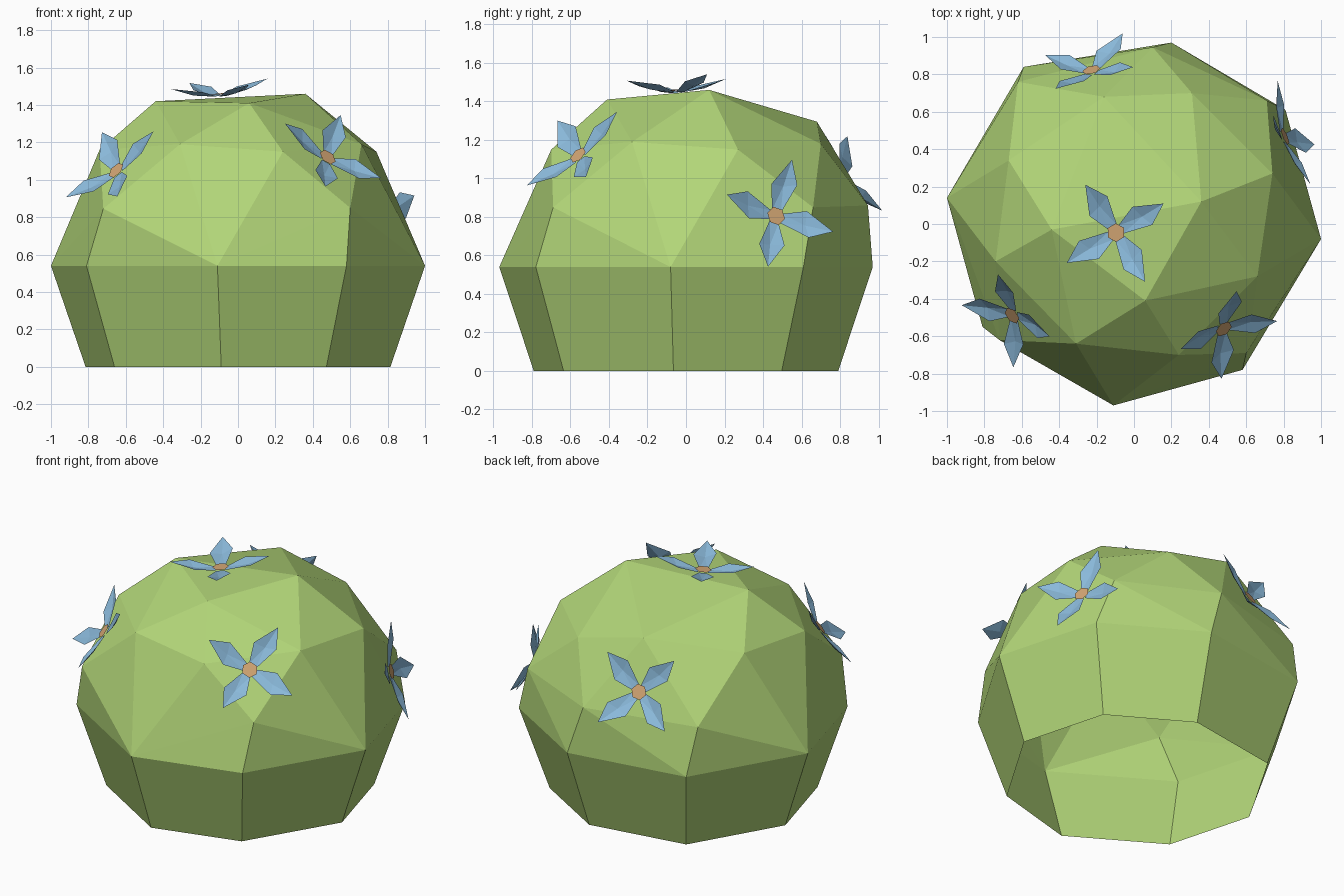
import bpy, bmesh, math
from mathutils import Vector, Matrix
from mathutils.bvhtree import BVHTree

if "Cube" in bpy.data.objects:
    bpy.data.objects.remove(bpy.data.objects["Cube"])


def material(name, rgb):
    m = bpy.data.materials.new(name)
    m.diffuse_color = (*rgb, 1)
    m.use_nodes = True
    m.node_tree.nodes["Principled BSDF"].inputs["Base Color"].default_value = m.diffuse_color
    return m


GREEN = material("leaf green", (0.445, 0.67, 0.188))
BLUE = material("petal blue", (0.254, 0.485, 0.70))
TAN = material("flower centre tan", (0.645, 0.376, 0.171))


def add_object(name, bm, mats):
    me = bpy.data.meshes.new(name)
    bm.to_mesh(me)
    for m in mats:
        me.materials.append(m)
    ob = bpy.data.objects.new(name, me)
    bpy.context.collection.objects.link(ob)
    return ob


# Bush: irregular faceted dome over an eight-sided rim, tapering to an open foot
RIM = [(-1, .14), (-.59, .84), (.2, .97), (.81, .61),
       (1, -.08), (.58, -.78), (-.11, -.97), (-.81, -.55)]
DOME = [(.06, -.41, 1.41), (.36, .12, 1.46), (-.44, -.03, 1.42),
        (.74, .27, 1.15), (.24, -.70, 1.15), (-.67, .34, 1.20),
        (-.74, -.20, 1.16), (.31, .70, 1.18), (-.16, .68, 1.295),
        (.66, -.28, 1.19), (-.31, -.64, 1.19), (.60, -.69, .85),
        (-.72, -.62, .845), (.71, .66, .85), (-.62, .76, .85), (.10, .945, .86)]
bm = bmesh.new()
for x, y in RIM:
    bm.verts.new((x, y, .54))
    bm.verts.new((x * .815, y * .815, 0))
for p in DOME:
    bm.verts.new(p)
bmesh.ops.convex_hull(bm, input=bm.verts[:])
bmesh.ops.recalc_face_normals(bm, faces=bm.faces[:])
bm.normal_update()
tree = BVHTree.FromBMesh(bm)
base = [f for f in bm.faces if f.normal.z < -.95]
bmesh.ops.delete(bm, geom=base, context='FACES')
add_object("bush", bm, [GREEN])
bm.free()


# Flower: four creased, upturned petals round a small flat centre
def flower(name, centre, hint):
    bm = bmesh.new()
    for k in range(4):
        spin = Matrix.Rotation(k * math.pi / 2, 3, 'Z')
        pts = [(.03, -.025, .004), (.03, .025, .004), (.15, .072, .04),
               (.305, 0, .07), (.19, -.066, .045), (.165, 0, .022)]
        b0, b1, left, tip, right, mid = [bm.verts.new(spin @ Vector(p)) for p in pts]
        for f in ((b0, mid, b1), (b1, mid, left), (left, mid, tip),
                  (tip, mid, right), (right, mid, b0)):
            bm.faces.new(f[::-1])
    disc = [bm.verts.new((.05 * math.cos(a), .05 * math.sin(a), .016))
            for a in [i * math.tau / 6 for i in range(6)]]
    bm.faces.new(disc).material_index = 1
    bmesh.ops.recalc_face_normals(bm, faces=[f for f in bm.faces])
    bm.normal_update()
    for f in bm.faces:
        if f.normal.z < 0:
            f.normal_flip()
    # seat on the bush, facing outwards, with the first petal along the hint
    c = Vector(centre)
    spot, facing = tree.find_nearest(c)[:2]
    n = (facing + (c - Vector((0, 0, .54))).normalized()).normalized()
    u = Vector(hint)
    u = (u - n * u.dot(n)).normalized()
    v = n.cross(u)
    bm.transform(Matrix((u, v, n)).transposed().to_4x4())
    bmesh.ops.translate(bm, verts=bm.verts[:], vec=spot + n * .012)
    add_object(name, bm, [BLUE, TAN])
    bm.free()


flower("top_flower", (-.095, -.045, 1.44), (.245, .15, .05))
flower("front_right_flower", (.475, -.555, 1.115), (.25, .03, -.09))
flower("front_left_flower", (-.64, -.48, 1.04), (.19, -.10, .19))
flower("right_flower", (.79, .46, .80), (.01, .24, -.05))
flower("back_flower", (-.225, .815, 1.0), (-.116, -.148, .118))
